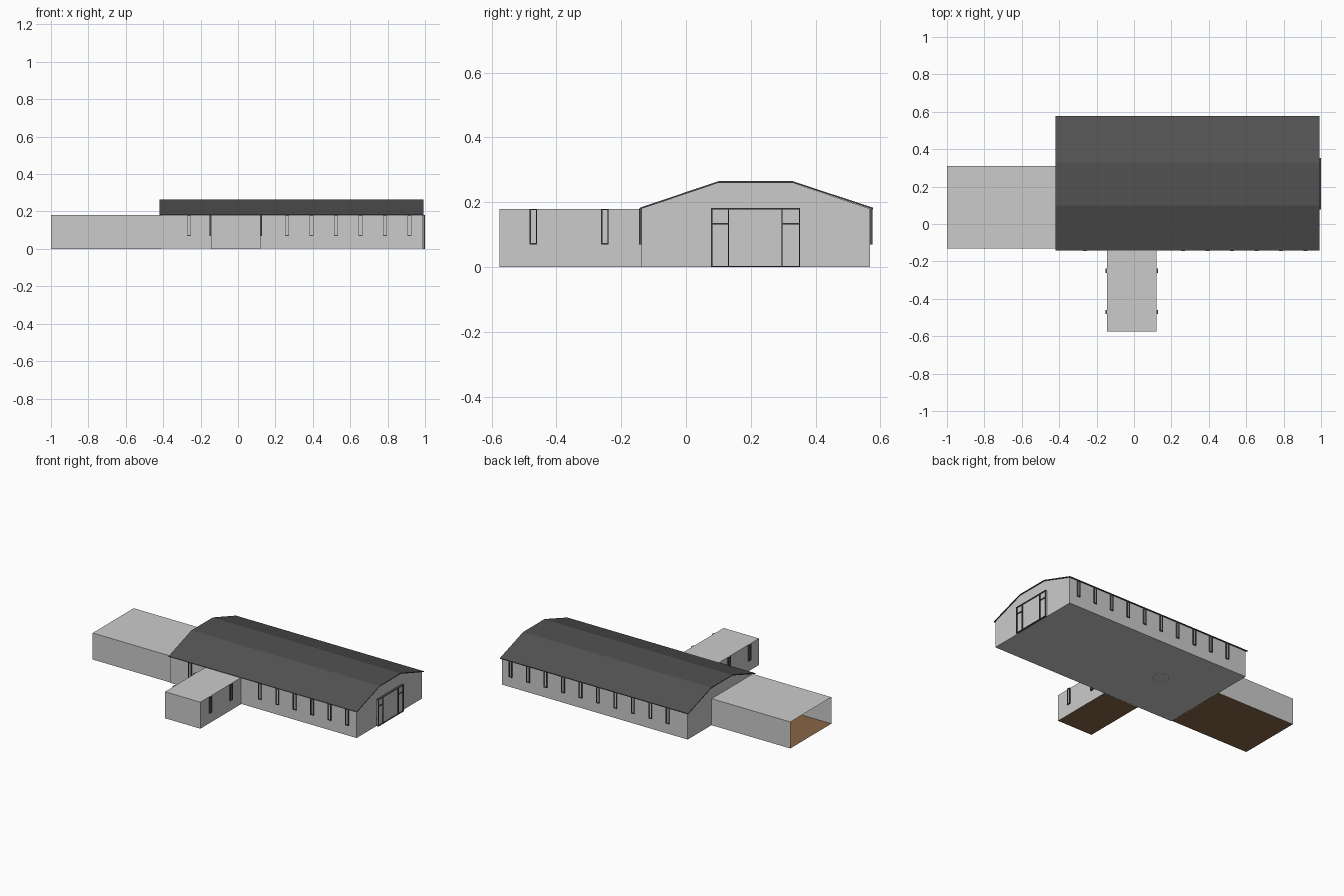
import bpy, bmesh, math
from mathutils import Vector

if "Cube" in bpy.data.objects:
    bpy.data.objects.remove(bpy.data.objects["Cube"])


def mat(name, r, g, b):
    m = bpy.data.materials.new(name)
    m.diffuse_color = (r, g, b, 1)
    m.use_nodes = True
    m.node_tree.nodes["Principled BSDF"].inputs["Base Color"].default_value = m.diffuse_color
    return m


WALL = mat("wall_grey", 0.60, 0.60, 0.60)
DARK = mat("roof_charcoal", 0.085, 0.085, 0.085)
WOOD = mat("floor_brown", 0.25, 0.13, 0.06)


def finish(name, bm, *mats):
    me = bpy.data.meshes.new(name)
    bm.to_mesh(me)
    bm.free()
    for m in mats:
        me.materials.append(m)
    ob = bpy.data.objects.new(name, me)
    bpy.context.collection.objects.link(ob)
    return ob


def add_box(bm, lo, hi, idx=0):
    lo, hi = Vector(lo), Vector(hi)
    vs = bmesh.ops.create_cube(bm, size=1)["verts"]
    for v in vs:
        v.co = Vector([(lo[i] + hi[i]) / 2 + v.co[i] * (hi[i] - lo[i]) for i in range(3)])
    faces = {f for v in vs for f in v.link_faces}
    for f in faces:
        f.material_index = idx
    return faces


def prism(name, profile, x0, x1, m):
    """Extrude a closed y-z profile along x."""
    bm = bmesh.new()
    f = bm.faces.new([bm.verts.new((x0, y, z)) for y, z in profile])
    r = bmesh.ops.extrude_face_region(bm, geom=[f])
    bmesh.ops.translate(bm, vec=(x1 - x0, 0, 0),
                        verts=[v for v in r["geom"] if isinstance(v, bmesh.types.BMVert)])
    bmesh.ops.recalc_face_normals(bm, faces=bm.faces[:])
    return finish(name, bm, m)


# Main hall and its thin three-plane roof
H = 0.18
slope = [(-0.143, 0.183), (0.10, 0.265), (0.33, 0.265), (0.577, 0.183)]
prism("hall_walls", [(-0.137, 0.001), (-0.137, H), (0.10, 0.26), (0.33, 0.26), (0.567, H), (0.567, 0.001)],
      -0.41, 0.986, WALL)
prism("hall_roof", slope + [(y, z - 0.005) for y, z in reversed(slope)], -0.42, 0.992, DARK)


# Flat-roofed wings: thin shells with a brown floor and chosen open ends
def wing(name, lo, hi, open_dirs):
    bm = bmesh.new()
    faces = add_box(bm, lo, hi)
    bm.normal_update()
    gone = []
    for f in faces:
        if f.normal.z < -0.5:
            f.material_index = 1
        elif any(f.normal.dot(Vector(d)) > 0.5 for d in open_dirs):
            gone.append(f)
    bmesh.ops.delete(bm, geom=gone, context="FACES")
    finish(name, bm, WALL, WOOD)


wing("left_wing", (-1, -0.13, 0), (-0.41, 0.31, H), [(-1, 0, 0), (1, 0, 0)])
wing("front_wing", (-0.145, -0.575, 0), (0.12, -0.137, H), [(0, 1, 0)])


# Tall windows: thin dark frame around a grey pane
def window(bm, c, axis, side):
    """c = wall point at window middle, axis = direction along wall, side = outward sign."""
    n = 1 - axis
    w, t, d, z0 = 0.0115, 0.004, 0.008, 0.07

    def part(a0, a1, za, zb, depth, idx):
        lo, hi = [0, 0, za], [0, 0, zb]
        lo[axis], hi[axis] = c[axis] + a0, c[axis] + a1
        lo[n], hi[n] = sorted((c[n] - 0.001 * side, c[n] + depth * side))
        add_box(bm, lo, hi, idx)

    part(-w, -w + t, z0, H, d, 0)
    part(w - t, w, z0, H, d, 0)
    part(-w + t, w - t, z0, z0 + t, d, 0)
    part(-w + t, w - t, H - t, H, d, 0)
    part(-w + t, w - t, z0 + t, H - t, 0.002, 1)


bm = bmesh.new()
for i in range(10):
    x = 0.917 - i * 0.131
    window(bm, (x, 0.567), 0, 1)
    if not -0.16 < x < 0.135:
        window(bm, (x, -0.137), 0, -1)
finish("hall_windows", bm, DARK, WALL)

bm = bmesh.new()
for y in (-0.471, -0.25):
    window(bm, (0.12, y), 1, 1)
    window(bm, (-0.145, y), 1, -1)
finish("wing_windows", bm, DARK, WALL)

# Entrance on the right gable: panel with thin frame bars
bm = bmesh.new()
add_box(bm, (0.985, 0.077, 0.001), (0.993, 0.352, H), 1)
bars = [(0.077, 0.081, 0, 0.182), (0.348, 0.352, 0, 0.182), (0.129, 0.133, 0, H), (0.294, 0.298, 0, H),
        (0.077, 0.352, 0.178, 0.182), (0.077, 0.352, 0, 0.004),
        (0.077, 0.131, 0.132, 0.136), (0.296, 0.352, 0.132, 0.136)]
for y0, y1, z0, z1 in bars:
    add_box(bm, (0.986, y0, z0), (1.0, y1, z1))
finish("entrance", bm, DARK, WALL)

# Thin ring marking under the hall floor
bm = bmesh.new()
N = 24
rings = [[bm.verts.new((-0.02 + r * math.cos(2 * math.pi * k / N), 0.23 + r * math.sin(2 * math.pi * k / N), 0))
          for k in range(N)] for r in (0.048, 0.05)]
for k in range(N):
    j = (k + 1) % N
    bm.faces.new((rings[0][k], rings[0][j], rings[1][j], rings[1][k]))
finish("floor_ring", bm, DARK)
